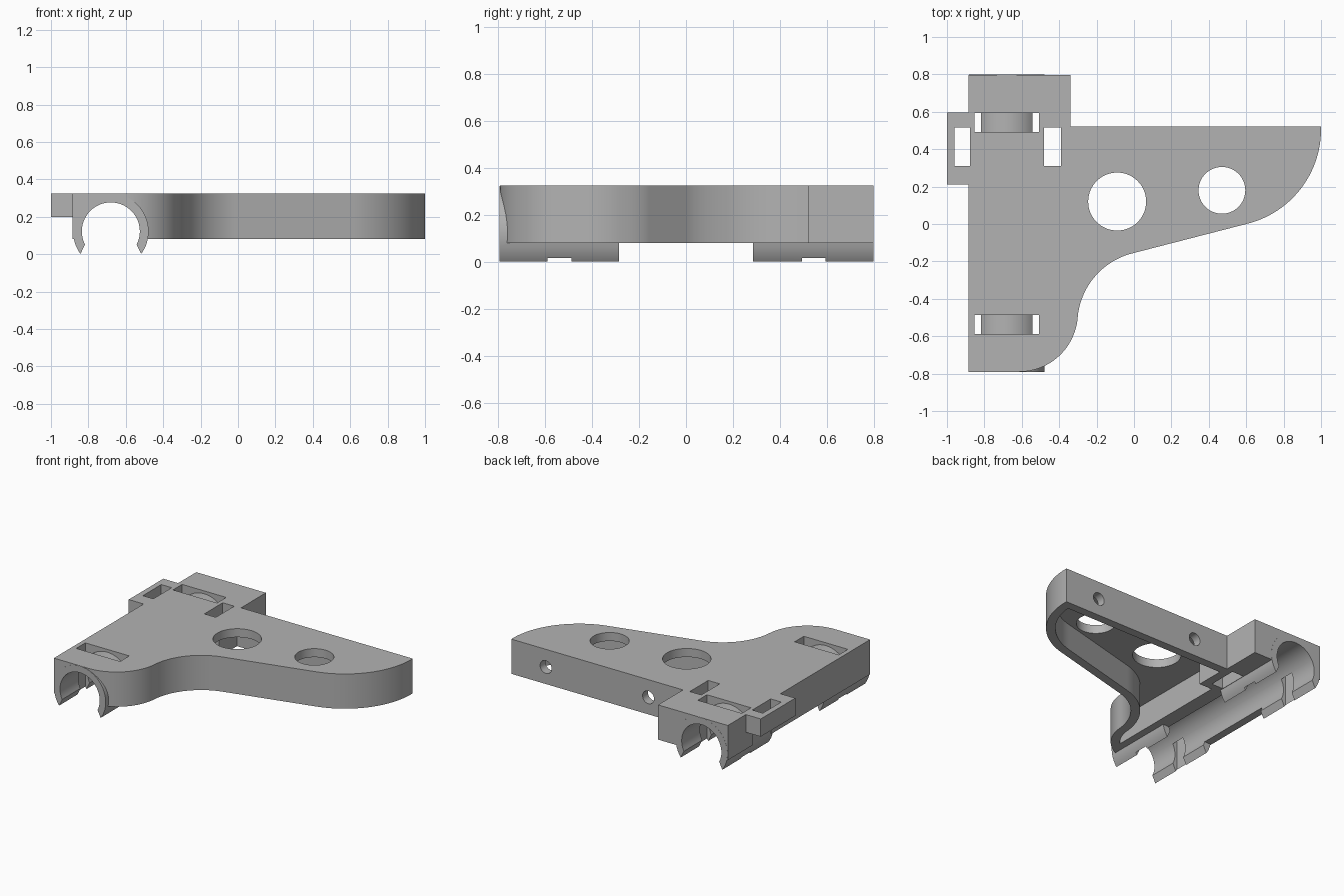
import bpy, bmesh
from math import sin, cos, radians, asin, degrees

cube = bpy.data.objects.get("Cube")
if cube:
    bpy.data.objects.remove(cube, do_unlink=True)

grey = bpy.data.materials.new("plain grey")
grey.use_nodes = True
grey.diffuse_color = (0.45, 0.45, 0.45, 1)
grey.node_tree.nodes["Principled BSDF"].inputs["Base Color"].default_value = (0.45, 0.45, 0.45, 1)

TOP, RIM = 0.325, 0.08          # heights of the plate
AX, AZ = -0.68, 0.122           # axis of the rod clips
BORE, SHELL = 0.155, 0.202


def arc(cx, cy, r, a0, a1, n=24):
    steps = [radians(a0 + (a1 - a0) * i / n) for i in range(n + 1)]
    return [(cx + r * cos(a), cy + r * sin(a)) for a in steps]


def circle(cx, cy, r, n=64):
    return arc(cx, cy, r, 0, 360, n)[:-1]


def rect(x0, x1, y0, y1):
    return [(x0, y0), (x1, y0), (x1, y1), (x0, y1)]


def prism(name, pts, lo, hi, axis="Z"):
    """Closed prism along Z (points are x, y) or along Y (points are x, z)."""
    bm = bmesh.new()
    rings = []
    for d in (lo, hi):
        rings.append([bm.verts.new((u, v, d) if axis == "Z" else (u, d, v)) for u, v in pts])
    start, end = rings
    bm.faces.new(start[::-1])
    bm.faces.new(end)
    for i in range(len(pts)):
        bm.faces.new((start[i - 1], start[i], end[i], end[i - 1]))
    if bm.calc_volume(signed=True) < 0:
        bmesh.ops.reverse_faces(bm, faces=bm.faces[:])
    mesh = bpy.data.meshes.new(name)
    bm.to_mesh(mesh)
    bm.free()
    mesh.materials.append(grey)
    ob = bpy.data.objects.new(name, mesh)
    bpy.context.scene.collection.objects.link(ob)
    return ob


def volume(mesh):
    bm = bmesh.new()
    bm.from_mesh(mesh)
    v = bm.calc_volume(signed=True)
    bm.free()
    return v


def combine(target, tool, operation):
    """Boolean the tool into the target, trying the second solver if the first fails."""
    before = volume(target.data)
    for solver in ("MANIFOLD", "EXACT"):
        mod = target.modifiers.new(tool.name, "BOOLEAN")
        mod.object, mod.operation, mod.solver = tool, operation, solver
        bpy.context.view_layer.update()
        graph = bpy.context.evaluated_depsgraph_get()
        mesh = bpy.data.meshes.new_from_object(target.evaluated_get(graph))
        target.modifiers.remove(mod)
        if volume(mesh) > before / 2:
            target.data = mesh
            break
    bpy.data.objects.remove(tool, do_unlink=True)


def swoop(wall, start):
    """Curved front edge, moved inwards by the wall thickness."""
    return (arc(-0.615, -0.475, 0.315 - wall, start, -4.9)
            + arc(0.087, -0.535, 0.39 + wall, 175.1, 104.5)[1:]
            + arc(0.48, 0.506, 0.52 - wall, -75.5, 0))


# Main plate
outline = [(-0.884, -0.79)] + swoop(0, -90) + [
    (1.0, 0.52), (-0.34, 0.52), (-0.34, 0.797), (-0.884, 0.797)]
bracket = prism("carriage_bracket", outline, RIM, TOP)

# Two rod clips and the side tab
for y0, y1 in ((-0.792, -0.285), (0.285, 0.798)):
    combine(bracket, prism("rod_clip", circle(AX, AZ, SHELL), y0, y1, "Y"), "UNION")
combine(bracket, prism("side_tab", rect(-1.0, -0.87, 0.21, 0.595), 0.2, TOP), "UNION")

# Hollow underside
pocket = swoop(0.06, -43.5) + [(0.94, 0.46), (-0.33, 0.46), (-0.33, 0.26), (-0.43, 0.26)]
combine(bracket, prism("underside_pocket", pocket, -0.1, TOP - 0.06), "DIFFERENCE")

# Rod bore with a flared snap-in opening
bore = arc(AX, AZ, BORE, -27, 207, 48) + [(AX - 0.211, -0.1), (AX + 0.211, -0.1)]
combine(bracket, prism("rod_bore", bore, -1, 1, "Y"), "DIFFERENCE")

# Strap slots that leave an arched saddle over the bore
half, lip, saddle = 0.172, 0.137, 0.183
side = degrees(asin(lip / saddle))
slot = ([(AX - half, -0.1), (AX - lip, -0.1)]
        + arc(AX, AZ, saddle, 90 + side, 90 - side)
        + [(AX + lip, -0.1), (AX + half, -0.1), (AX + half, 0.4), (AX - half, 0.4)])
for y0 in (-0.588, 0.492):
    combine(bracket, prism("strap_slot", slot, y0, y0 + 0.102, "Y"), "DIFFERENCE")

# Belt slots beside the rear clip
for x0, x1 in ((-0.96, -0.878), (-0.48, -0.39)):
    combine(bracket, prism("belt_slot", rect(x0, x1, 0.31, 0.515), -0.1, 0.5), "DIFFERENCE")

# Large holes through the top
for x, y, r in ((-0.09, 0.12, 0.155), (0.47, 0.18, 0.125)):
    combine(bracket, prism("top_hole", circle(x, y, r), -0.1, 0.5), "DIFFERENCE")

# Screw holes through the back wall
for x in (-0.07, 0.73):
    combine(bracket, prism("screw_hole", circle(x, 0.2, 0.045, 32), 0.42, 0.6, "Y"), "DIFFERENCE")

bpy.ops.object.select_all(action="DESELECT")
bracket.select_set(True)
bpy.context.view_layer.objects.active = bracket
bpy.ops.object.shade_smooth_by_angle(angle=radians(30))
